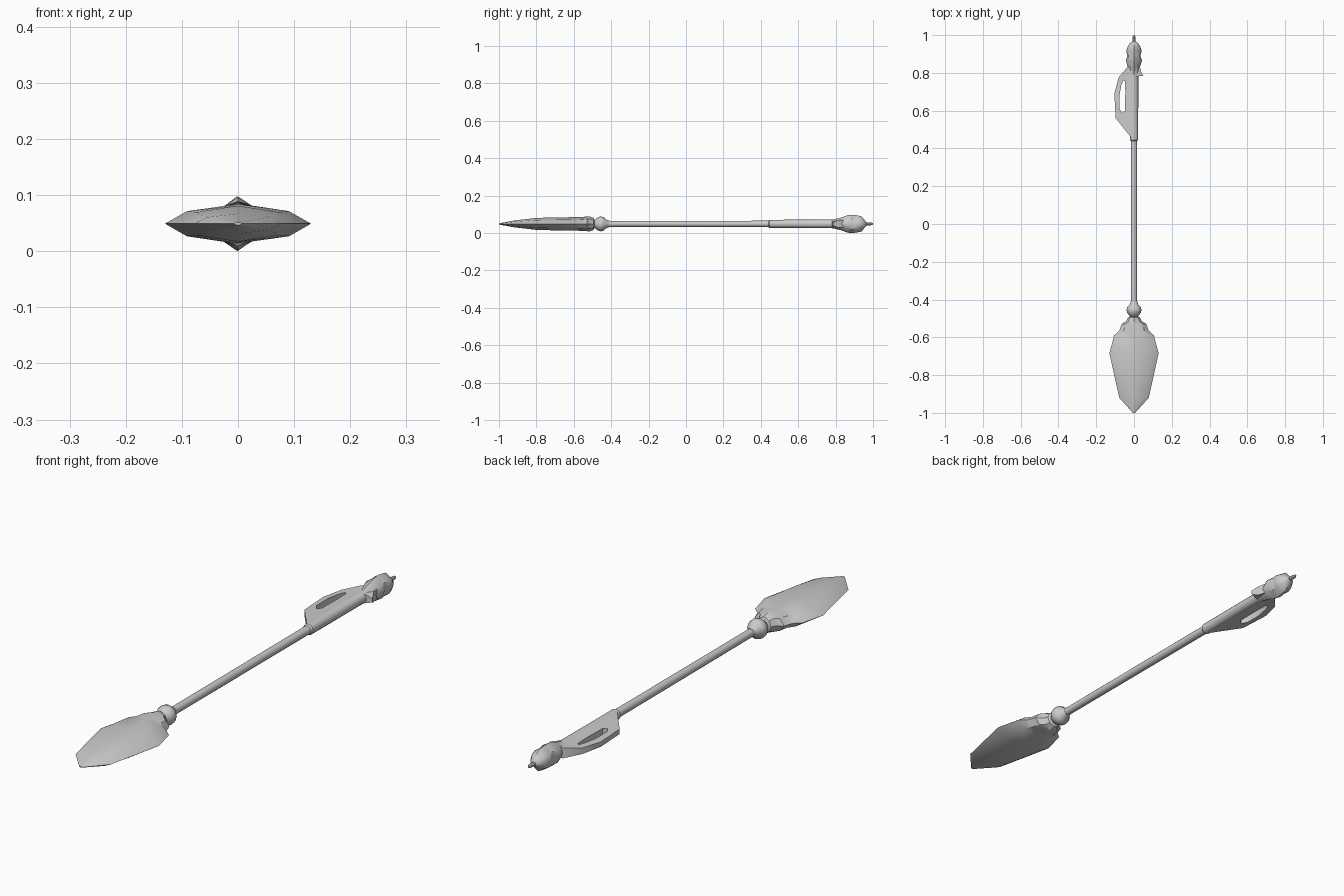
import bpy, bmesh, math

if "Cube" in bpy.data.objects:
    bpy.data.objects.remove(bpy.data.objects["Cube"])

Z = 0.049  # height of the long axis


def finish(name, bm, angle=35):
    bmesh.ops.remove_doubles(bm, verts=bm.verts, dist=1e-5)
    bmesh.ops.recalc_face_normals(bm, faces=bm.faces)
    me = bpy.data.meshes.new(name)
    bm.to_mesh(me)
    bm.free()
    ob = bpy.data.objects.new(name, me)
    bpy.context.collection.objects.link(ob)
    bpy.ops.object.select_all(action='DESELECT')
    ob.select_set(True)
    bpy.context.view_layer.objects.active = ob
    bpy.ops.object.shade_smooth_by_angle(angle=math.radians(angle))
    return ob


def loft(name, profile, sections, angle=35):
    """Skin a unit profile along y; section = (y, centre x, half width, half height)."""
    bm = bmesh.new()
    rings = [[bm.verts.new((cx + w * px, y, Z + h * pz)) for px, pz in profile]
             for y, cx, w, h in sections]
    n = len(profile)
    for a, b in zip(rings, rings[1:]):
        for i in range(n):
            j = (i + 1) % n
            bm.faces.new((a[i], a[j], b[j], b[i]))
    bm.faces.new(rings[0])
    bm.faces.new(rings[-1])
    return finish(name, bm, angle)


def circle(n):
    return [(math.cos(2 * math.pi * i / n), math.sin(2 * math.pi * i / n)) for i in range(n)]


def revolve(name, points, n=12):
    return loft(name, circle(n), [(y, 0, r, r) for y, r in points])


# Leaf blade with a sharp rim and a shallow faceted belly
lens = [(1, 0), (0.7, 0.64), (0, 1), (-0.7, 0.64), (-1, 0), (-0.7, -0.64), (0, -1), (0.7, -0.64)]
loft("blade", lens, [
    (-1.0, 0, 0.006, 0.003), (-0.92, 0, 0.078, 0.018), (-0.80, 0, 0.105, 0.032),
    (-0.685, 0, 0.13, 0.035), (-0.59, 0, 0.106, 0.036), (-0.565, 0, 0.078, 0.037),
    (-0.53, 0, 0.066, 0.039), (-0.515, 0, 0.042, 0.040), (-0.495, 0, 0.032, 0.033),
    (-0.485, 0, 0.014, 0.014)])

# Shaft, ball collar and grip tube
revolve("shaft", [(-0.5, 0.016), (0.47, 0.017)])
revolve("ball_collar", [(-0.494, 0.012), (-0.486, 0.024), (-0.47, 0.036), (-0.455, 0.040),
                        (-0.44, 0.036), (-0.425, 0.022), (-0.41, 0.017)])
revolve("grip", [(0.44, 0.017), (0.446, 0.022), (0.78, 0.023), (0.84, 0.03)])

# Hand guard: a slotted plate on the left of the grip
outer = [(-0.005, 0.445), (-0.097, 0.56), (-0.104, 0.69), (-0.082, 0.775),
         (-0.035, 0.83), (0.0, 0.84), (0.0, 0.74), (0.0, 0.58)]
inner = [(-0.062, 0.588), (-0.077, 0.61), (-0.077, 0.68), (-0.067, 0.735),
         (-0.056, 0.762), (-0.048, 0.755), (-0.046, 0.70), (-0.048, 0.60)]
thick = [0.018, 0.010, 0.010, 0.012, 0.021, 0.023, 0.023, 0.021]
bm = bmesh.new()
loops = {}
for s in (1, -1):
    loops["o", s] = [bm.verts.new((x, y, Z + s * t)) for (x, y), t in zip(outer, thick)]
    loops["i", s] = [bm.verts.new((x, y, Z + s * 0.014)) for x, y in inner]
for a, b in ((("o", 1), ("i", 1)), (("i", 1), ("i", -1)),
             (("i", -1), ("o", -1)), (("o", -1), ("o", 1))):
    for i in range(8):
        j = (i + 1) % 8
        bm.faces.new((loops[a][i], loops[a][j], loops[b][j], loops[b][i]))
finish("hand_guard", bm)

# Faceted pommel head with a ridge above and below
ridge = [(1, 0), (0.8, 0.55), (0, 1), (-0.8, 0.55), (-1, 0), (-0.8, -0.55), (0, -1), (0.8, -0.55)]
loft("pommel_head", ridge, [
    (0.78, 0, 0.022, 0.022), (0.83, -0.001, 0.032, 0.034), (0.865, 0, 0.043, 0.047),
    (0.89, -0.001, 0.034, 0.049), (0.915, 0, 0.041, 0.046), (0.94, 0, 0.033, 0.040),
    (0.955, 0, 0.024, 0.02), (0.966, 0, 0.009, 0.009)], 40)

# Hooked fin on the right side of the neck
fin = [(0.01, 0.78), (0.048, 0.785), (0.036, 0.81), (0.03, 0.84), (0.01, 0.86)]
bm = bmesh.new()
lo, hi = ([bm.verts.new((x, y, Z + s * (0.02 if x < 0.04 else 0.008))) for x, y in fin]
          for s in (-1, 1))
bm.faces.new(lo)
bm.faces.new(hi)
for i in range(len(fin)):
    j = (i + 1) % len(fin)
    bm.faces.new((lo[i], lo[j], hi[j], hi[i]))
finish("neck_fin", bm)

# End spike
revolve("end_spike", [(0.95, 0.008), (0.985, 0.008), (0.996, 0.006), (1.0, 0.003)], 8)
